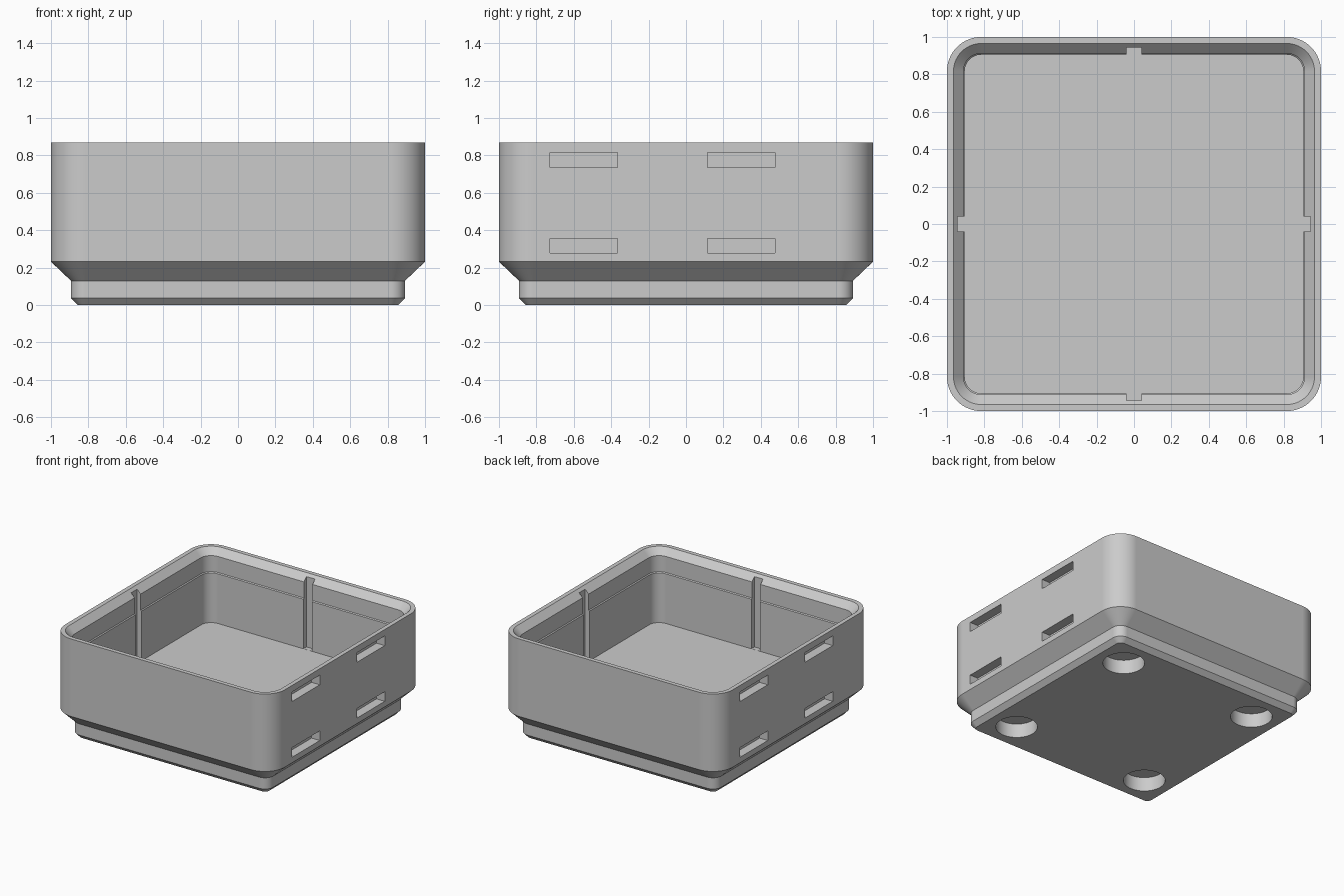
import bpy, bmesh, math
from mathutils import Matrix, Vector

cube = bpy.data.objects.get("Cube")
if cube:
    bpy.data.objects.remove(cube, do_unlink=True)

# Single grey plastic
grey = bpy.data.materials.new("plain_grey")
grey.use_nodes = True
colour = (0.6, 0.6, 0.6, 1)
grey.diffuse_color = colour
grey.node_tree.nodes["Principled BSDF"].inputs["Base Color"].default_value = colour


def make_object(name, bm):
    bmesh.ops.recalc_face_normals(bm, faces=bm.faces)
    mesh = bpy.data.meshes.new(name)
    bm.to_mesh(mesh)
    bm.free()
    obj = bpy.data.objects.new(name, mesh)
    bpy.context.collection.objects.link(obj)
    mesh.materials.append(grey)
    return obj


def rounded_ring(bm, half, radius, z, steps=14):
    """Loop of vertices around a square with rounded corners."""
    ring = []
    for corner in range(4):
        mid = math.pi / 4 + corner * math.pi / 2
        cx = math.copysign(half - radius, math.cos(mid))
        cy = math.copysign(half - radius, math.sin(mid))
        for i in range(steps + 1):
            a = corner * math.pi / 2 + i / steps * math.pi / 2
            ring.append(bm.verts.new((cx + radius * math.cos(a),
                                      cy + radius * math.sin(a), z)))
    return ring


def add_box(bm, low, high):
    low, high = Vector(low), Vector(high)
    size = Matrix.Diagonal((*(high - low), 1))
    return bmesh.ops.create_cube(
        bm, size=1, matrix=Matrix.Translation((low + high) / 2) @ size)["verts"]


# Bin shell: half width, corner radius, height, from the foot over the rim to the floor
FLOOR = 0.268
profile = [
    (0.857, 0.04, 0), (0.893, 0.076, 0.038), (0.893, 0.076, 0.13),
    (1, 0.183, 0.232), (1, 0.183, 0.868), (0.965, 0.148, 0.868),
    (0.912, 0.095, 0.815), (0.912, 0.095, 0.683), (0.905, 0.088, 0.676),
    (0.905, 0.088, FLOOR),
]
bm = bmesh.new()
rings = [rounded_ring(bm, *p) for p in profile]
for a, b in zip(rings, rings[1:]):
    for i in range(len(a)):
        j = (i + 1) % len(a)
        bm.faces.new((a[i], a[j], b[j], b[i]))
bm.faces.new(rings[0])
bm.faces.new(rings[-1])
bin_body = make_object("bin_body", bm)

# Cutter for slots, grooves and foot holes
bm = bmesh.new()
for turn in (0, math.pi):
    spin = Matrix.Rotation(turn, 3, "Z")
    for y in (-0.727, 0.116):
        for z in (0.278, 0.736):
            slot = add_box(bm, (0.925, y, z), (1.1, y + 0.361, z + 0.079))
            bmesh.ops.rotate(bm, verts=slot, matrix=spin)
for k in range(4):
    groove = add_box(bm, (0.8, -0.039, FLOOR + 0.001), (0.944, 0.039, 1))
    bmesh.ops.rotate(bm, verts=groove, matrix=Matrix.Rotation(k * math.pi / 2, 3, "Z"))
for x in (-0.627, 0.627):
    for y in (-0.627, 0.627):
        bmesh.ops.create_cone(bm, cap_ends=True, segments=48, radius1=0.157,
                              radius2=0.157, depth=0.232,
                              matrix=Matrix.Translation((x, y, 0)))
cutter = make_object("cutter", bm)
cutter.hide_render = True

cut = bin_body.modifiers.new("cut", "BOOLEAN")
cut.operation = "DIFFERENCE"
cut.solver = "EXACT"
cut.object = cutter
bpy.ops.object.select_all(action="DESELECT")
bpy.context.view_layer.objects.active = bin_body
bin_body.select_set(True)
bpy.ops.object.modifier_apply(modifier="cut")
bpy.data.objects.remove(cutter, do_unlink=True)

# Smooth corners, crisp edges
bpy.ops.object.shade_smooth_by_angle(angle=math.radians(25))
weighted = bin_body.modifiers.new("weighted_normals", "WEIGHTED_NORMAL")
weighted.keep_sharp = True
